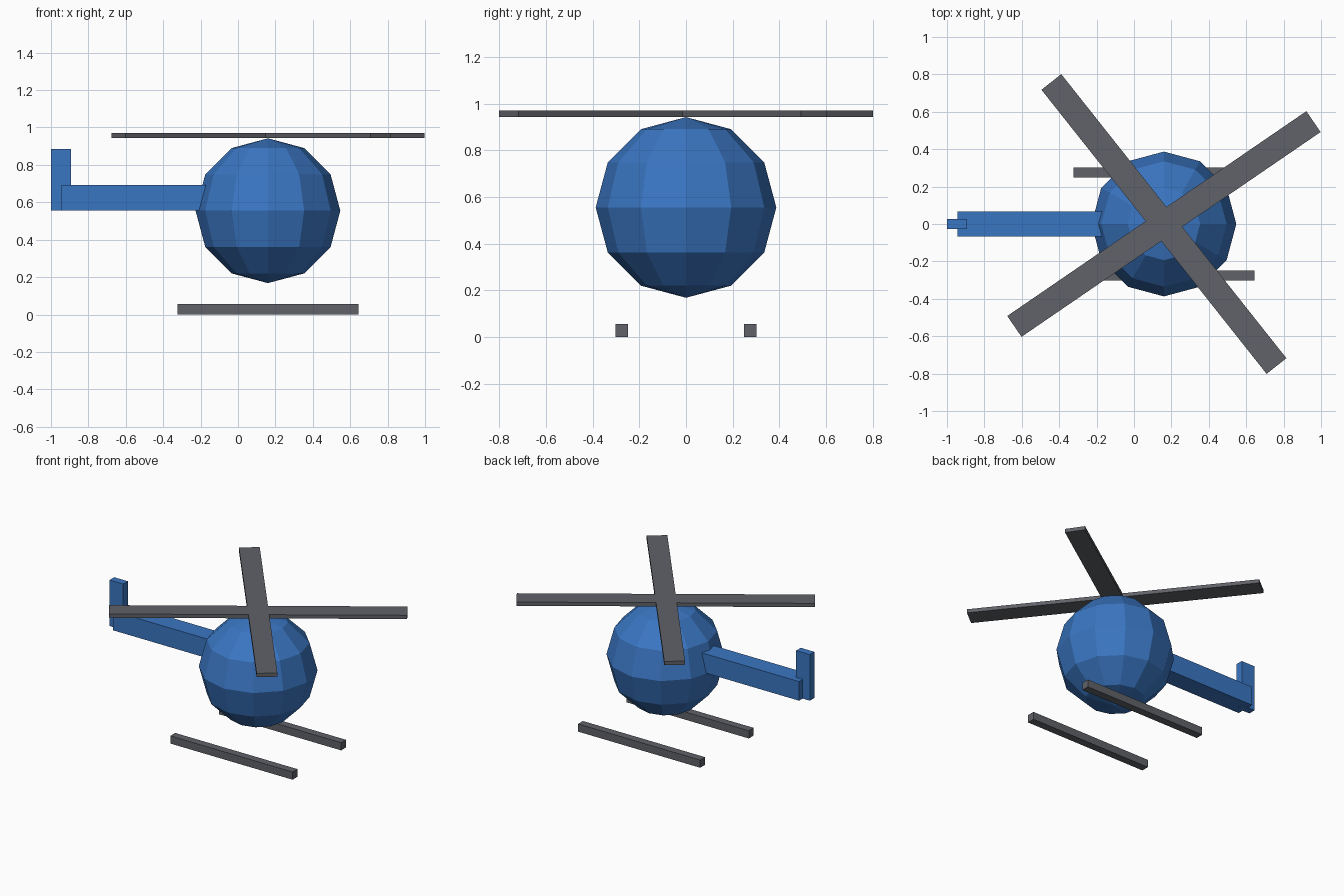
import bpy
from math import radians

if "Cube" in bpy.data.objects:
    bpy.data.objects.remove(bpy.data.objects["Cube"])


def material(name, rgb):
    m = bpy.data.materials.new(name)
    m.diffuse_color = (*rgb, 1)
    m.use_nodes = True
    m.node_tree.nodes["Principled BSDF"].inputs["Base Color"].default_value = m.diffuse_color
    return m


BLUE = material("blue_paint", (0.042, 0.18, 0.54))
DARK = material("dark_grey", (0.115, 0.122, 0.138))
CX, CZ, R = 0.16, 0.555, 0.387   # cabin centre and radius


def box(name, centre, size, mat, turn=0):
    bpy.ops.mesh.primitive_cube_add(size=1, location=centre, rotation=(0, 0, radians(turn)))
    ob = bpy.context.object
    ob.name = name
    ob.scale = size
    bpy.ops.object.transform_apply(location=False, rotation=False, scale=True)
    ob.data.materials.append(mat)
    return ob


# Low-poly round cabin
bpy.ops.mesh.primitive_uv_sphere_add(segments=12, ring_count=6, radius=R, location=(CX, 0, CZ))
cabin = bpy.context.object
cabin.name = "cabin"
cabin.data.materials.append(BLUE)

# Tail boom, running into the cabin, and upright fin
box("tail_boom", (-0.522, 0, 0.625), (0.844, 0.135, 0.137), BLUE)
box("tail_fin", (-0.946, 0, 0.721), (0.108, 0.052, 0.33), BLUE)

# Two full-length rotor blades crossing above the cabin
for i, angle in enumerate((34.4, 128.4)):
    box(f"rotor_blade_{i + 1}", (CX, 0, 0.956), (1.938, 0.135, 0.027), DARK, angle)

# Landing skids
for side, y in (("right", -0.275), ("left", 0.275)):
    box(f"{side}_skid", (CX, y, 0.0275), (0.969, 0.055, 0.055), DARK)
